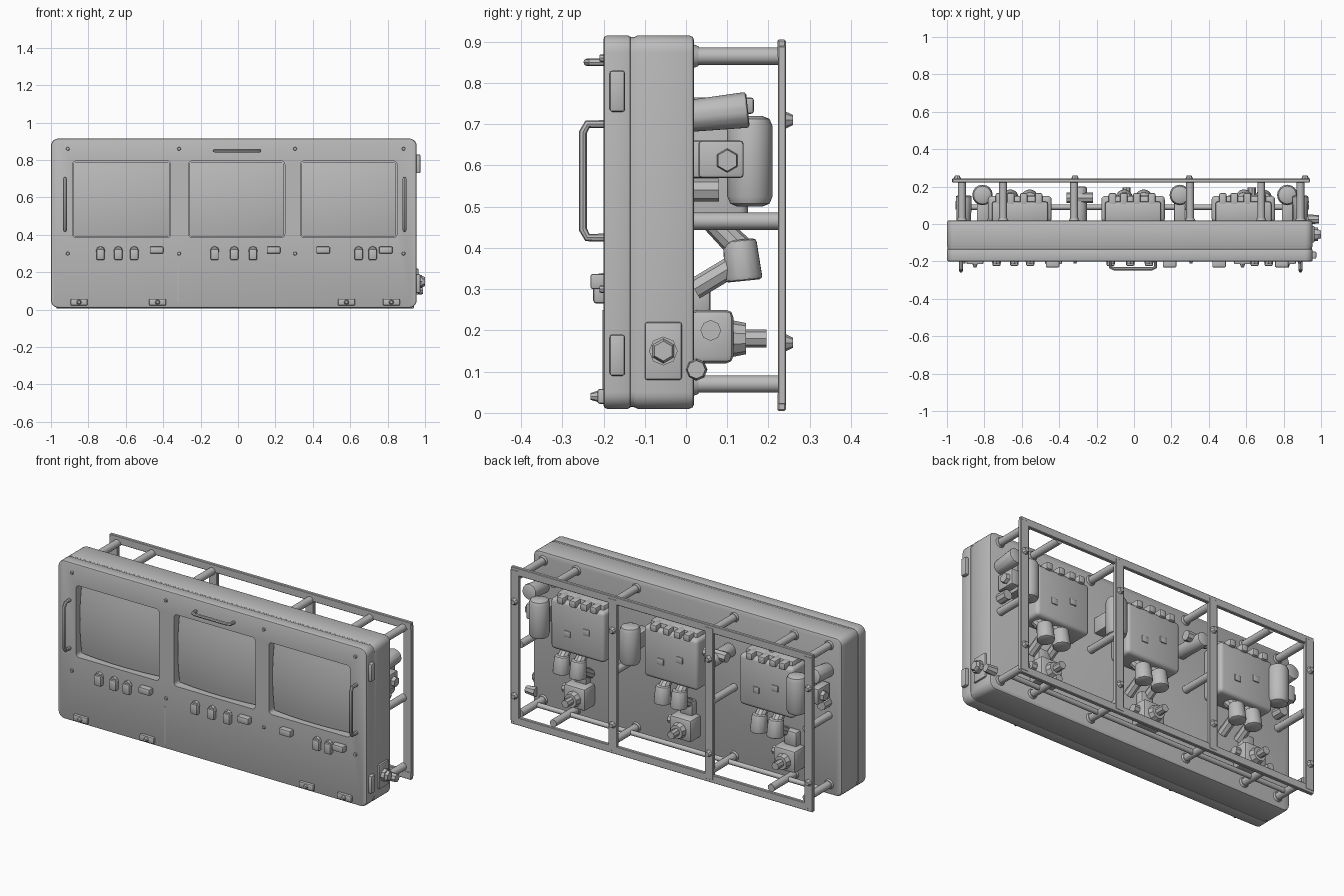
import bpy, bmesh, math
from mathutils import Vector

if "Cube" in bpy.data.objects:
    bpy.data.objects.remove(bpy.data.objects["Cube"])

GREY = bpy.data.materials.new("mid grey")
GREY.diffuse_color = (0.5, 0.5, 0.5, 1)
GREY.use_nodes = True
GREY.node_tree.nodes["Principled BSDF"].inputs["Base Color"].default_value = GREY.diffuse_color


def finish(ob, name, bevel=0.0, seg=2, angle=35):
    ob.name = name
    ob.data.materials.append(GREY)
    bpy.ops.object.select_all(action='DESELECT')
    ob.select_set(True)
    bpy.context.view_layer.objects.active = ob
    if bevel:
        m = ob.modifiers.new("bevel", 'BEVEL')
        m.width, m.segments = bevel, seg
        bpy.ops.object.modifier_apply(modifier=m.name)
    bpy.ops.object.shade_smooth_by_angle(angle=math.radians(angle))
    return ob


def box(name, x, y, z, bevel=0.0, seg=2):
    """Box from (min, max) pairs."""
    bpy.ops.mesh.primitive_cube_add(size=1)
    ob = bpy.context.object
    for v in ob.data.vertices:
        v.co = [(a + b) / 2 + c * (b - a) for c, (a, b) in zip(v.co, (x, y, z))]
    return finish(ob, name, bevel, seg)


def rod(name, a, b, r, r2=None, sides=12, bevel=0.0):
    """Cylinder or cone between two points."""
    a, b = Vector(a), Vector(b)
    d = b - a
    bpy.ops.mesh.primitive_cone_add(vertices=sides, radius1=r, radius2=r if r2 is None else r2,
                                    depth=d.length, location=(a + b) / 2,
                                    rotation=d.to_track_quat('Z', 'Y').to_euler())
    return finish(bpy.context.object, name, bevel)


def slab(name, x, y, z, radius, edge):
    """Box with rounded corners in the front outline and a small edge bevel."""
    bm = bmesh.new()
    pts = []
    for cx, cz, a0 in ((x[1] - radius, z[1] - radius, 0), (x[0] + radius, z[1] - radius, 90),
                       (x[0] + radius, z[0] + radius, 180), (x[1] - radius, z[0] + radius, 270)):
        for i in range(6):
            t = math.radians(a0 + 18 * i)
            pts.append((cx + radius * math.cos(t), y[0], cz + radius * math.sin(t)))
    f = bm.faces.new([bm.verts.new(p) for p in pts])
    ext = bmesh.ops.extrude_face_region(bm, geom=[f])
    bmesh.ops.translate(bm, vec=(0, y[1] - y[0], 0),
                        verts=[v for v in ext['geom'] if isinstance(v, bmesh.types.BMVert)])
    bmesh.ops.recalc_face_normals(bm, faces=bm.faces)
    if edge:
        rim = [e for e in bm.edges if abs(e.verts[0].co.y - e.verts[1].co.y) < 1e-5]
        bmesh.ops.bevel(bm, geom=rim, offset=edge, segments=2, affect='EDGES', profile=0.5)
    me = bpy.data.meshes.new(name)
    bm.to_mesh(me)
    bm.free()
    ob = bpy.data.objects.new(name, me)
    bpy.context.collection.objects.link(ob)
    return finish(ob, name)


def handle(name, a, b, out, r):
    """Bent bar from a to b, standing out toward the front."""
    a, b = Vector(a), Vector(b)
    o, d = Vector((0, -out, 0)), (b - a).normalized() * 0.02
    cu = bpy.data.curves.new(name, 'CURVE')
    cu.dimensions, cu.bevel_depth, cu.bevel_resolution = '3D', r, 2
    sp = cu.splines.new('POLY')
    path = [a, a + o * 0.8, a + o + d, b + o - d, b + o * 0.8, b]
    sp.points.add(len(path) - 1)
    for p, q in zip(sp.points, path):
        p.co = (*q, 1)
    ob = bpy.data.objects.new(name, cu)
    bpy.context.collection.objects.link(ob)
    bpy.ops.object.select_all(action='DESELECT')
    ob.select_set(True)
    bpy.context.view_layer.objects.active = ob
    bpy.ops.object.convert(target='MESH')
    finish(bpy.context.object, name)


# Housing: front bezel, seam core and rear body
L, R, B, T = -1.0, 0.955, 0.01, 0.915
bezel = slab("front_bezel", (L, R), (-0.20, -0.133), (B, T), 0.04, 0.008)
slab("seam_core", (L + .004, R - .004), (-0.14, -0.12), (B + .004, T - .004), 0.038, 0)
slab("rear_body", (L, R), (-0.129, 0.02), (B, T), 0.04, 0.012)

# Screen openings, each with a bulged screen
SCREENS = ((-0.885, -0.36), (-0.265, 0.25), (0.335, 0.85))
ZS = (0.385, 0.795)
for x0, x1 in SCREENS:
    cut = slab("screen_cutter", (x0, x1), (-0.3, -0.148), ZS, 0.02, 0)
    m = bezel.modifiers.new("opening", 'BOOLEAN')
    m.operation, m.object, m.solver = 'DIFFERENCE', cut, 'EXACT'
    bpy.context.view_layer.objects.active = bezel
    bpy.ops.object.modifier_apply(modifier=m.name)
    bpy.data.objects.remove(cut)
    bpy.ops.mesh.primitive_grid_add(x_subdivisions=14, y_subdivisions=12, size=2)
    scr = bpy.context.object
    for v in scr.data.vertices:
        u, w = v.co.x, v.co.y
        v.co = ((x0 + x1) / 2 + u * (x1 - x0 - .01) / 2,
                -0.155 - 0.036 * (1 - u * u * .5 - w * w * .5),
                (ZS[0] + ZS[1]) / 2 + w * (ZS[1] - ZS[0] - .01) / 2)
    finish(scr, "screen", angle=60)
bpy.ops.object.select_all(action='DESELECT')
bezel.select_set(True)
bpy.context.view_layer.objects.active = bezel
bpy.ops.object.shade_smooth_by_angle(angle=math.radians(35))

# Front handles
for x in (-0.925, 0.89):
    handle("side_handle", (x, -0.195, 0.425), (x, -0.195, 0.70), 0.055, 0.010)
handle("top_handle", (-0.125, -0.195, 0.85), (0.115, -0.195, 0.85), 0.045, 0.009)

# Knobs and switches below the screens
for x in (-0.735, -0.64, -0.555, -0.125, -0.02, 0.08, 0.645, 0.72):
    rod("knob_base", (x, -0.19, 0.315), (x, -0.215, 0.315), 0.026, 0.022, 8)
    box("knob_grip", (x - .022, x + .022), (-0.225, -0.19), (0.265, 0.325), 0.008)
for x in (-0.435, 0.19, 0.455, 0.79):
    box("switch", (x - .036, x + .036), (-0.232, -0.19), (0.30, 0.337), 0.006)

# Feet clips, bolts and the front seam
for x in (-0.85, -0.43, 0.58, 0.82):
    box("foot_clip", (x - .045, x + .045), (-0.215, -0.19), (0.022, 0.058), 0.006)
    rod("clip_pin", (x, -0.20, 0.04), (x, -0.232, 0.04), 0.018, 0.008, 8)
for x in (-0.91, -0.315, 0.305, 0.885):
    for z in (0.86, 0.30):
        rod("front_bolt", (x, -0.195, z), (x, -0.21, z), 0.011, 0.008, 8)
box("front_seam", (-0.323, -0.318), (-0.203, -0.19), (0.04, 0.25))

# Right side fittings
for z in (0.14, 0.78):
    box("side_latch", (0.945, 0.975), (-0.185, -0.148), (z - .05, z + .05), 0.006)
box("port_plate", (0.945, 0.965), (-0.10, -0.01), (0.08, 0.22), 0.006)
rod("port_collar", (0.95, -0.055, 0.15), (0.985, -0.055, 0.15), 0.035, sides=8)
rod("port_cap", (0.98, -0.055, 0.15), (1.0, -0.055, 0.15), 0.032, 0.024, 6)
rod("small_port", (0.93, 0.025, 0.105), (0.99, 0.025, 0.105), 0.027, 0.022, 8)

# Rear frame
FX = (-0.97, 0.94)
for z0, z1 in ((0.005, 0.05), (0.86, 0.905)):
    box("frame_rail", FX, (0.222, 0.242), (z0, z1), 0.003, 1)
for x in (-0.945, -0.315, 0.295, 0.915):
    box("frame_upright", (x - .027, x + .027), (0.223, 0.243), (0.02, 0.89), 0.003, 1)
    for z in (0.17, 0.71):
        rod("frame_bolt", (x, 0.235, z), (x, 0.26, z), 0.024, 0.012, 8)

# Stand-off posts
for x in (-0.92, -0.70, -0.32, 0.30, 0.68, 0.89):
    for z in (0.07, 0.865):
        rod("standoff_post", (x, 0.01, z), (x, 0.23, z), 0.021)
        rod("post_collar", (x, 0.01, z), (x, 0.03, z), 0.032, 0.024)
for x in (-0.92, -0.32, 0.30, 0.89):
    rod("middle_post", (x, 0.01, 0.465), (x, 0.23, 0.465), 0.021)
rod("cross_rod", (-0.92, 0.09, 0.07), (0.89, 0.09, 0.07), 0.014)

# Rear equipment, one set per screen: box centre, tank, connectors, cup
for cx, tank, pair, cup in ((0.585, 0.82, 0.64, 0.63), (-0.005, 0.245, 0.0, -0.04),
                            (-0.61, -0.81, -0.61, -0.70)):
    box("display_back", (cx - .17, cx + .17), (0.01, 0.15), (0.45, 0.74), 0.02, 3)
    box("display_step", (cx - .15, cx + .15), (0.01, 0.12), (0.70, 0.765), 0.012)
    for dx in (-0.11, -0.05, 0.02, 0.10):
        box("top_terminal", (cx + dx - .02, cx + dx + .02), (0.09, 0.165), (0.725, 0.765), 0.008)
    for dx, z in ((-0.06, 0.60), (0.06, 0.56)):
        box("back_button", (cx + dx - .02, cx + dx + .02), (0.14, 0.156), (z - .018, z + .018), 0.004)
    rod("tank", (tank, 0.155, 0.50), (tank, 0.155, 0.72), 0.055, sides=16, bevel=0.025)
    box("tank_bracket", (tank - .03, tank + .03), (0.01, 0.13), (0.57, 0.66), 0.006)
    for s in (-1, 1):
        px = pair + s * 0.052
        rod("connector_body", (px, 0.14, 0.32), (px, 0.13, 0.42), 0.048, 0.042, 10, 0.01)
        rod("connector_neck", (px, 0.13, 0.40), (px, 0.06, 0.47), 0.032, 0.028, 10)
        rod("cable", (px, 0.02, 0.30), (px, 0.12, 0.36), 0.026, sides=8)
    box("socket_block", (cup - .07, cup + .07), (0.01, 0.115), (0.12, 0.25), 0.018)
    rod("socket_ring", (cup, 0.11, 0.18), (cup, 0.145, 0.18), 0.045, 0.038, 10)
    rod("socket_plug", (cup, 0.14, 0.18), (cup, 0.195, 0.18), 0.022, sides=8)
    rod("socket_lug", (cup + .06, 0.06, 0.20), (cup + .10, 0.06, 0.20), 0.025, sides=8)
    box("socket_top", (cup - .04, cup + .04), (0.01, 0.06), (0.24, 0.33), 0.012)

# Valves near both ends and beside the middle upright
for x, s in ((0.89, 1), (-0.91, -1)):
    rod("end_valve", (x, 0.01, 0.72), (x, 0.15, 0.735), 0.04, 0.045, 10, 0.008)
    box("end_valve_block", (x - .025, x + .025), (0.03, 0.14), (0.57, 0.66), 0.008)
    rod("end_valve_cap", (x, 0.10, 0.612), (x + s * .045, 0.10, 0.612), 0.033, 0.026, 6)
    rod("end_stud", (x, 0.01, 0.54), (x, 0.08, 0.54), 0.028, sides=8)
rod("middle_valve", (-0.29, 0.01, 0.67), (-0.29, 0.20, 0.67), 0.04, sides=10, bevel=0.01)
rod("middle_valve_arm", (-0.36, 0.14, 0.69), (-0.22, 0.14, 0.69), 0.028, sides=8)
